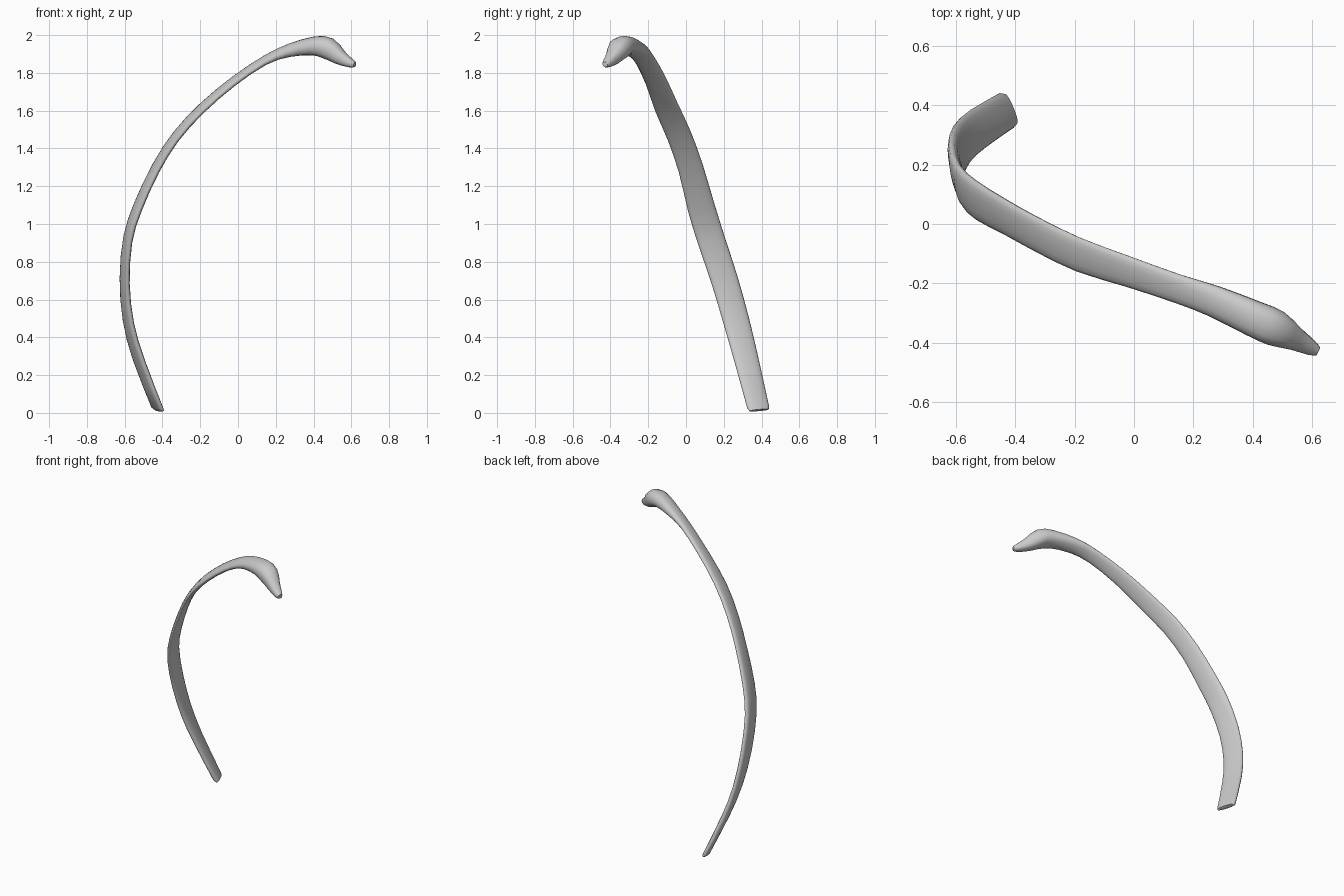
import bpy
import bmesh
from math import cos, sin, pi, radians, copysign
from mathutils import Vector

SIDES = 16

# Blunt lower end, then stations up the shaft to the knobbed upper end:
# centre x, y, z, half width, half thickness, twist in degrees
END_CAP = (-.415, .387, .014, .055, .012, 19)
STATIONS = [
    (-.428, .382, .03, .063, .019, 19),
    (-.525, .32, .28, .069, .021, 17),
    (-.58, .268, .48, .072, .021, 14),
    (-.6, .205, .7, .073, .021, 12),
    (-.583, .132, .92, .074, .02, 12),
    (-.53, .08, 1.09, .073, .02, 13),
    (-.435, .025, 1.295, .067, .019, 14),
    (-.327, -.035, 1.465, .065, .018, 15),
    (-.187, -.103, 1.617, .063, .018, 15),
    (-.02, -.16, 1.758, .056, .018, 15),
    (.145, -.217, 1.868, .052, .02, 15),
    (.27, -.26, 1.919, .055, .031, 15),
    (.4, -.317, 1.943, .061, .047, 15),
    (.475, -.35, 1.93, .062, .057, 17),
    (.54, -.385, 1.882, .041, .04, 17),
    (.597, -.417, 1.851, .026, .023, 15),
    (.619, -.428, 1.845, .015, .014, 15),
]


def rounded(value):
    """Push a circle coordinate slightly towards a rounded box."""
    return copysign(abs(value) ** .85, value)


def make_material(name, colour):
    mat = bpy.data.materials.new(name)
    mat.use_nodes = True
    mat.diffuse_color = colour
    for node in mat.node_tree.nodes:
        if node.type == 'BSDF_PRINCIPLED':
            node.inputs["Base Color"].default_value = colour
    return mat


def halfway(a, b, c, d):
    """Midpoint of a smooth curve between b and c."""
    return (9 * (b + c) - a - d) / 16


def refine(stations):
    """Insert a smoothly interpolated station between each pair."""
    last = len(stations) - 1
    result = []
    for i in range(last):
        around = (stations[max(i - 1, 0)], stations[i],
                  stations[i + 1], stations[min(i + 2, last)])
        result.append(stations[i])
        result.append(tuple(halfway(*values) for values in zip(*around)))
    result.append(stations[last])
    return result


def section_ring(bm, station, tangent):
    """Add one flattened oval ring of vertices across the path."""
    centre = Vector(station[:3])
    half_width, half_thick, twist = station[3:]
    outward = Vector((-tangent.z, 0, tangent.x)).normalized()
    across = outward.cross(tangent).normalized()
    angle = radians(twist)
    wide = across * cos(angle) + outward * sin(angle)
    thick = outward * cos(angle) - across * sin(angle)
    ring = []
    for i in range(SIDES):
        a = 2 * pi * i / SIDES
        offset = wide * half_width * rounded(cos(a)) + thick * half_thick * rounded(sin(a))
        ring.append(bm.verts.new(centre + offset))
    return ring


def build_loft(name, stations, material):
    """Skin a closed tube through all the stations."""
    bm = bmesh.new()
    points = [Vector(s[:3]) for s in stations]
    last = len(points) - 1
    rings = []
    for i, station in enumerate(stations):
        # Keep the lower end square to the shaft
        low, high = (1, 2) if i < 2 else (i - 1, min(i + 1, last))
        tangent = (points[high] - points[low]).normalized()
        rings.append(section_ring(bm, station, tangent))
    for lower, upper in zip(rings, rings[1:]):
        for i in range(SIDES):
            j = (i + 1) % SIDES
            bm.faces.new((lower[i], lower[j], upper[j], upper[i]))
    bm.faces.new(rings[0])
    bm.faces.new(rings[-1])
    bmesh.ops.recalc_face_normals(bm, faces=bm.faces)
    mesh = bpy.data.meshes.new(name)
    bm.to_mesh(mesh)
    bm.free()
    mesh.materials.append(material)
    obj = bpy.data.objects.new(name, mesh)
    bpy.context.collection.objects.link(obj)
    return obj


cube = bpy.data.objects.get("Cube")
if cube:
    bpy.data.objects.remove(cube, do_unlink=True)

# Curved rib with its head in one piece
bone_grey = make_material("bone_grey", (.6, .6, .6, 1))
rib = build_loft("rib_bone", [END_CAP] + refine(STATIONS), bone_grey)
bpy.context.view_layer.objects.active = rib
rib.select_set(True)
bpy.ops.object.shade_smooth_by_angle(angle=radians(60))
